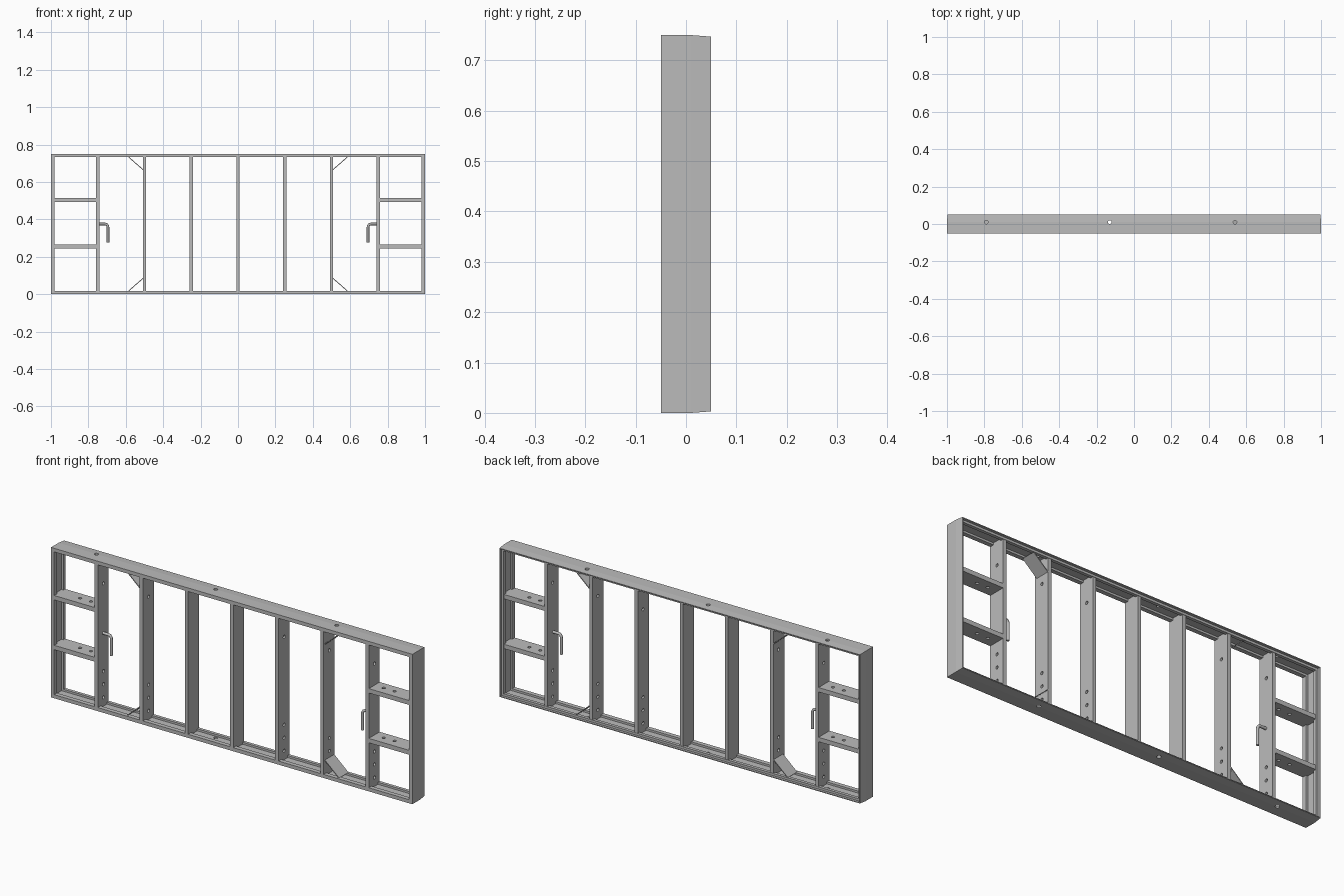
import bpy, bmesh
from math import pi
from mathutils import Matrix, Vector

old = bpy.data.objects.get("Cube")
if old:
    bpy.data.objects.remove(old, do_unlink=True)

steel = bpy.data.materials.new("steel_grey")
steel.use_nodes = True
GREY = (0.5, 0.5, 0.5, 1)
steel.diffuse_color = GREY
steel.node_tree.nodes["Principled BSDF"].inputs["Base Color"].default_value = GREY

HEIGHT, FRONT, BACK = 0.75, -0.05, 0.036
BAR = 0.018          # visible width of every bar
WALL = 0.008         # thickness of the outer frame wall


def finish(name, bm):
    bmesh.ops.recalc_face_normals(bm, faces=bm.faces[:])
    mesh = bpy.data.meshes.new(name)
    bm.to_mesh(mesh)
    bm.free()
    mesh.materials.append(steel)
    ob = bpy.data.objects.new(name, mesh)
    bpy.context.collection.objects.link(ob)
    return ob


def box(name, x0, x1, y0, y1, z0, z1):
    bm = bmesh.new()
    size = Matrix.Diagonal((x1 - x0, y1 - y0, z1 - z0, 1))
    place = Matrix.Translation(((x0 + x1) / 2, (y0 + y1) / 2, (z0 + z1) / 2))
    bmesh.ops.create_cube(bm, size=1, matrix=place @ size)
    return finish(name, bm)


def drill(ob, centres, axis, radius=0.008):
    """Cut round holes along an axis and keep only the cut mesh."""
    turn = Matrix.Rotation(pi / 2, 4, "Y") if axis == "X" else Matrix()
    bm = bmesh.new()
    for c in centres:
        bmesh.ops.create_cone(bm, cap_ends=True, segments=16, radius1=radius,
                              radius2=radius, depth=0.06,
                              matrix=Matrix.Translation(c) @ turn)
    cutter = finish("hole_cutter", bm)
    cutter.hide_render = True
    mod = ob.modifiers.new("holes", "BOOLEAN")
    mod.operation, mod.solver, mod.object = "DIFFERENCE", "EXACT", cutter
    bpy.context.view_layer.update()
    graph = bpy.context.evaluated_depsgraph_get()
    cut = bpy.data.meshes.new_from_object(ob.evaluated_get(graph))
    ob.modifiers.clear()
    ob.data = cut
    bpy.data.objects.remove(cutter, do_unlink=True)


# Outer frame: a ridged profile (depth, inset) swept round a mitred rectangle
profile = [(FRONT, 0), (0.01, 0), (0.05, 0.003), (0.05, 0.007), (0.038, 0.007),
           (0.038, BAR), (0.022, BAR), (0.022, WALL), (-0.028, WALL),
           (-0.028, BAR), (FRONT, BAR)]
bm = bmesh.new()
rings = []
for sx, top in ((-1, 0), (1, 0), (1, 1), (-1, 1)):
    rings.append([bm.verts.new((sx * (1 - d), y, HEIGHT - d if top else d))
                  for y, d in profile])
n = len(profile)
for i in range(4):
    a, b = rings[i], rings[(i + 1) % 4]
    for j in range(n):
        k = (j + 1) % n
        bm.faces.new((a[j], a[k], b[k], b[j]))
frame = finish("outer_frame", bm)
drill(frame, [(x, 0.01, z) for x in (-0.79, -0.13, 0.54) for z in (0, HEIGHT)],
      "Z", 0.01)

# Upright ribs, some with bolt holes
for i in range(-3, 4):
    x = i * 0.25
    rib = box(f"upright_rib_{i + 4}", x - BAR / 2, x + BAR / 2, FRONT, BACK,
              WALL, HEIGHT - WALL)
    if i not in (-1, 0):
        drill(rib, [(x, -0.005, z) for z in (0.052, 0.118, 0.183, 0.622)], "X")

for side, label in ((-1, "right"), (1, "left")):
    # Short cross bars in the end bays
    for z, level in ((0.254, "lower"), (0.503, "upper")):
        x0, x1 = sorted((side * 0.755, side * (1 - WALL)))
        bar = box(f"{label}_{level}_cross_bar", x0, x1, FRONT, BACK,
                  z - 0.011, z + 0.011)
        drill(bar, [(side * x, -0.005, z) for x in (0.81, 0.87)], "Z")

    # Thin slanted corner gussets
    for top, level in ((0, "lower"), (1, "upper")):
        def point(x, y, z):
            return (side * x, y, HEIGHT - z if top else z)
        bm = bmesh.new()
        edge = [(0.503, 0.086), (0.585, 0.014), (0.588, 0.017), (0.506, 0.089)]
        near = [bm.verts.new(point(x, -0.04, z)) for x, z in edge]
        far = [bm.verts.new(point(x, 0.034, z)) for x, z in edge]
        bm.faces.new(near)
        bm.faces.new(far[::-1])
        for j in range(4):
            k = (j + 1) % 4
            bm.faces.new((near[j], near[k], far[k], far[j]))
        finish(f"{label}_{level}_gusset", bm)

    # Bent rod handle
    curve = bpy.data.curves.new("handle_path", "CURVE")
    curve.dimensions = "3D"
    curve.bevel_depth, curve.bevel_resolution = 0.007, 2
    curve.use_fill_caps = True
    path = [(0.75, 0.375), (0.71, 0.375), (0.701, 0.372),
            (0.696, 0.364), (0.695, 0.355), (0.695, 0.275)]
    spline = curve.splines.new("POLY")
    spline.points.add(len(path) - 1)
    for p, (x, z) in zip(spline.points, path):
        p.co = (side * x, -0.008, z, 1)
    rod = bpy.data.objects.new("handle_rod", curve)
    bpy.context.collection.objects.link(rod)
    bpy.context.view_layer.update()
    graph = bpy.context.evaluated_depsgraph_get()
    mesh = bpy.data.meshes.new_from_object(rod.evaluated_get(graph))
    bpy.data.objects.remove(rod, do_unlink=True)
    mesh.materials.clear()
    mesh.materials.append(steel)
    for poly in mesh.polygons:
        poly.use_smooth = len(poly.vertices) == 4
    handle = bpy.data.objects.new(f"{label}_handle", mesh)
    bpy.context.collection.objects.link(handle)
